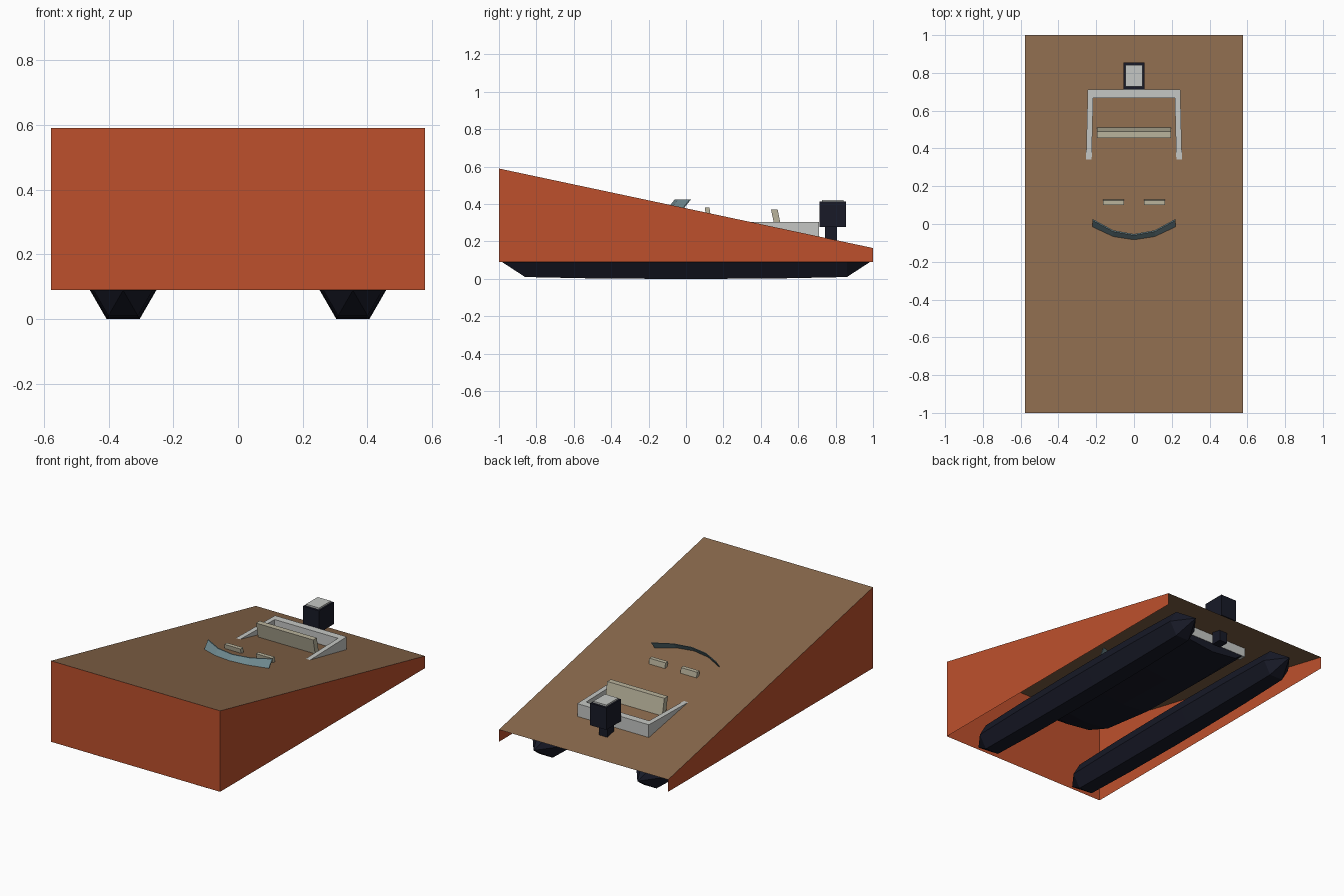
import bpy, bmesh, math
from mathutils import Vector

if "Cube" in bpy.data.objects:
    bpy.data.objects.remove(bpy.data.objects["Cube"])


def material(name, srgb):
    color = [(c / 255) ** 2.2 for c in srgb] + [1]
    m = bpy.data.materials.new(name)
    m.use_nodes = True
    m.diffuse_color = color
    bsdf = next(n for n in m.node_tree.nodes if n.type == "BSDF_PRINCIPLED")
    bsdf.inputs["Base Color"].default_value = color
    return m


ORANGE = material("rust orange", (188, 81, 48))
BROWN = material("wood brown", (136, 104, 77))
DARK = material("dark navy", (30, 32, 44))
GREY = material("light grey", (196, 198, 195))
BEIGE = material("seat beige", (184, 178, 155))
GLASS = material("glass blue grey", (112, 138, 144))


def finish(name, bm, *mats, recalc=True):
    if recalc:
        bmesh.ops.recalc_face_normals(bm, faces=bm.faces[:])
    mesh = bpy.data.meshes.new(name)
    bm.to_mesh(mesh)
    bm.free()
    for m in mats:
        mesh.materials.append(m)
    obj = bpy.data.objects.new(name, mesh)
    bpy.context.collection.objects.link(obj)
    return obj


def box(name, mat, x, y, z, lean=0):
    """Box from ranges; lean shifts the top along y."""
    bm = bmesh.new()
    bmesh.ops.create_cube(bm, size=1)
    for v in bm.verts:
        top = v.co.z > 0
        v.co = [r[int(c > 0)] for r, c in zip((x, y, z), v.co)]
        v.co.y += lean * top
    return finish(name, bm, mat)


def loft(name, mat, rings, closed=True, caps=True):
    """Skin a list of equal-length rings of points."""
    bm = bmesh.new()
    rows = [[bm.verts.new(p) for p in r] for r in rings]
    n = len(rows[0])
    for a, b in zip(rows, rows[1:]):
        for i in range(n if closed else n - 1):
            j = (i + 1) % n
            bm.faces.new((a[i], a[j], b[j], b[i]))
    if caps:
        bm.faces.new(rows[0])
        bm.faces.new(rows[-1])
    bmesh.ops.remove_doubles(bm, verts=bm.verts[:], dist=0.0001)
    return finish(name, bm, mat)


# Wedge shell, open underneath and at the back
W, BASE, FRONT_Z, BACK_Z = 0.578, 0.09, 0.59, 0.165
bm = bmesh.new()
bmesh.ops.create_cube(bm, size=1)
for v in bm.verts:
    top, back = v.co.z > 0, v.co.y > 0
    v.co = (math.copysign(W, v.co.x), 1 if back else -1,
            (BACK_Z if back else FRONT_Z) if top else BASE)
bm.normal_update()
for f in bm.faces:
    f.material_index = int(f.normal.z > 0.5)
hidden = [f for f in bm.faces if f.normal.z < -0.5 or f.normal.y > 0.5]
bmesh.ops.delete(bm, geom=hidden, context="FACES")
finish("wedge_shell", bm, ORANGE, BROWN, recalc=False)

# Hexagonal runners, slightly bowed, with pointed ends
R = 0.1025
STATIONS = [(0.98, 0.001), (0.86, 0.091), (0.52, 0.099), (0.12, R)]
profile = [(-y, r) for y, r in STATIONS] + STATIONS[::-1]
for side, label in ((1, "left"), (-1, "right")):
    rings = [[(side * 0.355 + r * math.cos(math.radians(a)), y,
               R * 0.866 + r * math.sin(math.radians(a)))
              for a in range(0, 360, 60)] for y, r in profile]
    loft(label + "_runner", DARK, rings)

# Boat hull: stations of y, half width, sheer height, keel height
HULL = [(0.71, 0.245, 0.185, 0.115), (0.3, 0.255, 0.2, 0.11),
        (-0.1, 0.26, 0.24, 0.12), (-0.45, 0.255, 0.28, 0.16),
        (-0.6, 0.23, 0.295, 0.21), (-0.7, 0.08, 0.3, 0.28)]
loft("hull", DARK, [[(-w, y, s), (-w * 0.7, y, k + 0.02), (0, y, k),
                     (w * 0.7, y, k + 0.02), (w, y, s)]
                    for y, w, s, k in HULL])

# Grey gunwale rails and transom
DECK = 0.305
for side, label in ((1, "left"), (-1, "right")):
    loft(label + "_gunwale", GREY,
         [[(side * w, y, s), (side * w, y, DECK),
           (side * (w - 0.03), y, DECK), (side * (w - 0.03), y, s)]
          for y, w, s, k in HULL[:5]])
box("transom", GREY, (-0.243, 0.243), (0.667, 0.712), (0.17, DECK))

# Seats
box("rear_bench", BEIGE, (-0.195, 0.195), (0.49, 0.525), (0.2, 0.37), -0.035)
for side, label in ((1, "left"), (-1, "right")):
    xs = sorted((side * 0.053, side * 0.163))
    box(label + "_front_seat", BEIGE, xs, (0.12, 0.145), (0.25, 0.383), -0.02)

# Curved, raked windshield
CURVE = [(-0.22, 0.02), (-0.11, -0.04), (0, -0.06), (0.11, -0.04), (0.22, 0.02)]
loft("windshield", GLASS,
     [[(x, y - 0.095, DECK), (x, y, 0.425),
       (x, y + 0.007, 0.425), (x, y - 0.088, DECK)] for x, y in CURVE])

# Outboard motor
box("motor_cowl", DARK, (-0.055, 0.055), (0.713, 0.856), (0.277, 0.413))
box("motor_cap", GREY, (-0.045, 0.045), (0.727, 0.842), (0.41, 0.423))
box("motor_shaft", DARK, (-0.028, 0.028), (0.742, 0.808), (0.14, 0.28))
